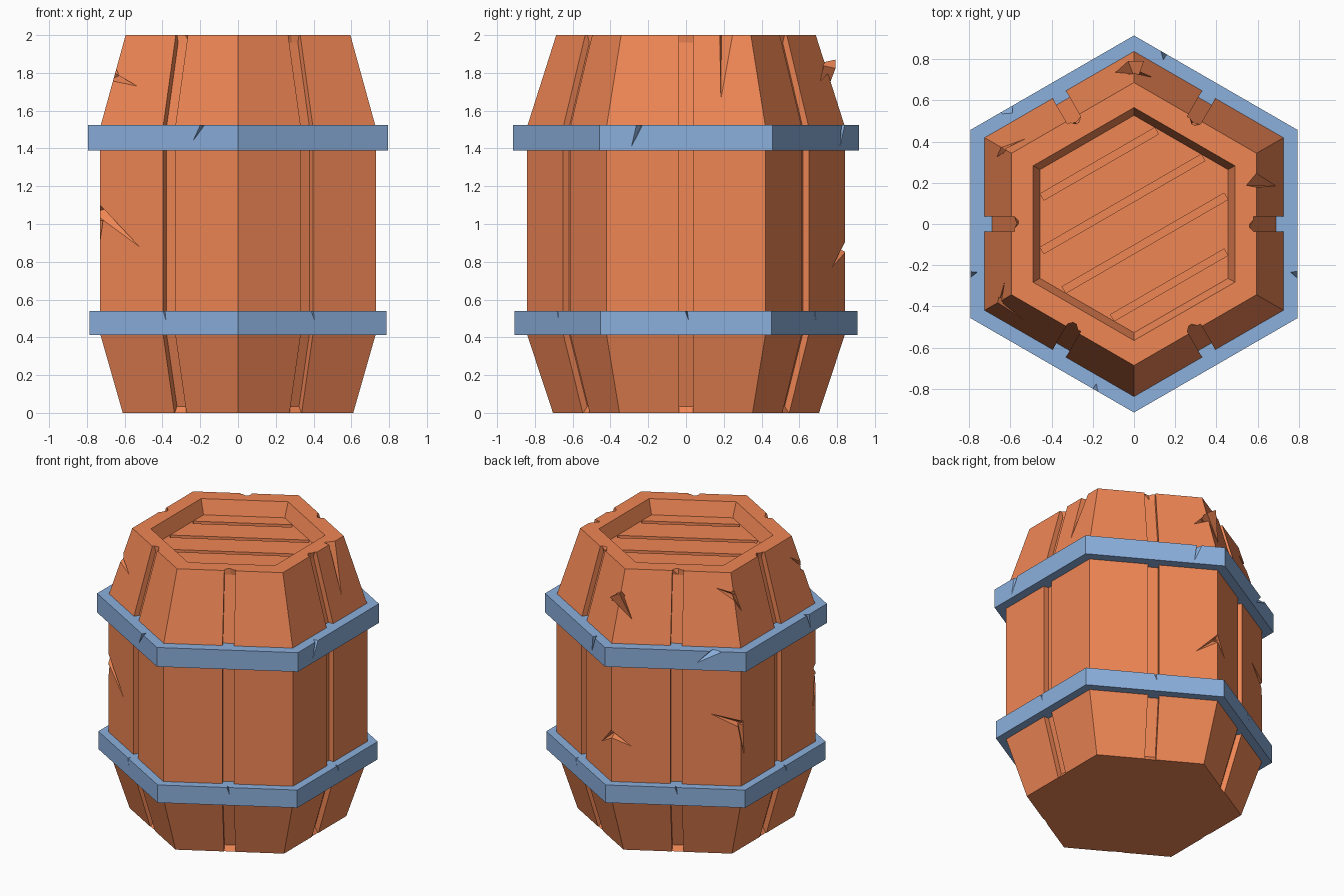
import bpy, bmesh
from math import radians, cos, sin, sqrt
from mathutils import Vector, Matrix

if "Cube" in bpy.data.objects:
    bpy.data.objects.remove(bpy.data.objects["Cube"])

C30 = cos(radians(30))


def material(name, rgb):
    m = bpy.data.materials.new(name)
    m.diffuse_color = (*rgb, 1)
    m.use_nodes = True
    m.node_tree.nodes["Principled BSDF"].inputs["Base Color"].default_value = m.diffuse_color
    return m


def to_object(name, bm, mat=None):
    bmesh.ops.recalc_face_normals(bm, faces=bm.faces)
    me = bpy.data.meshes.new(name)
    bm.to_mesh(me)
    bm.free()
    ob = bpy.data.objects.new(name, me)
    bpy.context.collection.objects.link(ob)
    if mat:
        me.materials.append(mat)
    return ob


def loft(bm, rings, closed=False):
    """Skin a list of point rings; cap the ends unless closed."""
    vs = [[bm.verts.new(p) for p in r] for r in rings]
    n = len(vs[0])
    pairs = list(zip(vs, vs[1:])) + ([(vs[-1], vs[0])] if closed else [])
    for a, b in pairs:
        for i in range(n):
            j = (i + 1) % n
            bm.faces.new((a[i], a[j], b[j], b[i]))
    if not closed:
        bm.faces.new(vs[0])
        bm.faces.new(vs[-1])


def hexagon(apothem, z):
    r = apothem / C30
    return [(r * cos(radians(30 + 60 * i)), r * sin(radians(30 + 60 * i)), z) for i in range(6)]


def cut(ob, bm):
    """Subtract a cutter mesh from an object, then remove the cutter."""
    cutter = to_object("cutter", bm)
    cutter.hide_render = True
    mod = ob.modifiers.new("cut", 'BOOLEAN')
    mod.operation, mod.solver, mod.object = 'DIFFERENCE', 'EXACT', cutter
    mod.use_self = True
    bpy.context.view_layer.objects.active = ob
    bpy.ops.object.modifier_apply(modifier=mod.name)
    bpy.data.objects.remove(cutter)


def body_apothem(z):
    if z < 0.42:
        return 0.61 + 0.12 * z / 0.42
    return 0.73 if z < 1.51 else 0.73 - 0.135 * (z - 1.51) / 0.49


def on_hex(az, z, apothem):
    off = (az + 30) % 60 - 30
    r = apothem / cos(radians(off))
    return Vector((r * cos(radians(az)), r * sin(radians(az)), z))


def crack(bm, spec, apothem_at, depth):
    """Tapered wedge from (az0, z0) to its tip (az1, z1)."""
    az0, z0, az1, z1, w = spec
    a, b = on_hex(az0, z0, apothem_at(z0)), on_hex(az1, z1, apothem_at(z1))
    out = Vector((a.x, a.y, 0)).normalized()
    d = (b - a).normalized()
    side = d.cross(out).normalized() * w
    top = a + out * 0.05 - d * 0.02
    pts = [top + side, top - side, a - out * depth - d * 0.02, b]
    vs = [bm.verts.new(p) for p in pts]
    bmesh.ops.convex_hull(bm, input=vs)


wood = material("wood", (0.87, 0.24, 0.09))
steel = material("hoop_metal", (0.26, 0.43, 0.72))

# Hexagonal body with a recessed lid
bm = bmesh.new()
loft(bm, [hexagon(a, z) for a, z in
          [(0.61, 0), (0.73, 0.42), (0.73, 1.51), (0.595, 2), (0.49, 2), (0.457, 1.9)]])
body = to_object("barrel_body", bm, wood)

# Stave gaps down the middle of each side
bm = bmesh.new()
w = 0.037
stations = [(-0.02, 0.62, 0.62), (0.035, 0.582, 0.582), (0.42, 0.693, 0.693),
            (1.51, 0.693, 0.693), (1.96, 0.57, 0.57), (2.03, 0.59, 0.555)]
for k in range(6):
    rot = Matrix.Rotation(radians(60 * k), 3, 'Z')
    loft(bm, [[rot @ Vector(p) for p in
               [(0.9, -w, z), (s, -w, z), (t, 0, z), (s, w, z), (0.9, w, z)]]
              for z, s, t in stations])
cut(body, bm)

# Plank gaps in the lid
bm = bmesh.new()
for d in (-0.342, -0.107, 0.112, 0.337):
    half = 0.528 - abs(d) / sqrt(3) - 0.012
    m = (Matrix.Rotation(radians(30), 4, 'Z') @ Matrix.Translation((0, d, 1.895))
         @ Matrix.Diagonal((2 * half, 0.036, 0.05, 1)))
    bmesh.ops.create_cube(bm, size=1, matrix=m)
cut(body, bm)

# Cracks in the wood
for spec in [(210, 1.07, 226, 0.88, 0.05), (210, 1.0, 208, 0.78, 0.03),
             (210, 1.78, 221, 1.73, 0.04), (210, 1.8, 204, 1.88, 0.03),
             (19, 2.0, 15, 1.66, 0.06), (90, 0.88, 81, 0.77, 0.045),
             (90, 0.88, 98, 0.8, 0.045), (90, 1.83, 83, 1.76, 0.05),
             (90, 1.83, 97, 1.68, 0.045), (150, 0.98, 137, 1.05, 0.05),
             (150, 0.98, 152, 0.76, 0.05), (150, 1.85, 142, 1.9, 0.045),
             (150, 1.86, 154, 1.74, 0.04)]:
    bm = bmesh.new()
    crack(bm, spec, body_apothem, 0.055)
    cut(body, bm)

# Two metal hoops with small nicks
hoops = [("upper_hoop", 1.388, 1.525, 0.793,
          [(257, 1.53, 253, 1.44, 0.03), (-17, 1.53, -20, 1.41, 0.04),
           (80, 1.53, 78, 1.41, 0.04), (138, 1.53, 130, 1.44, 0.06),
           (197, 1.53, 199, 1.42, 0.035)]),
         ("lower_hoop", 0.413, 0.54, 0.786,
          [(60 * k, 0.545, 60 * k + 1, 0.49, 0.018) for k in range(6)])]
for name, z0, z1, a, nicks in hoops:
    bm = bmesh.new()
    loft(bm, [hexagon(a, z0), hexagon(a, z1), hexagon(0.67, z1), hexagon(0.67, z0)], closed=True)
    hoop = to_object(name, bm, steel)
    for spec in nicks:
        bm = bmesh.new()
        crack(bm, spec, lambda z: a, 0.04)
        cut(hoop, bm)
